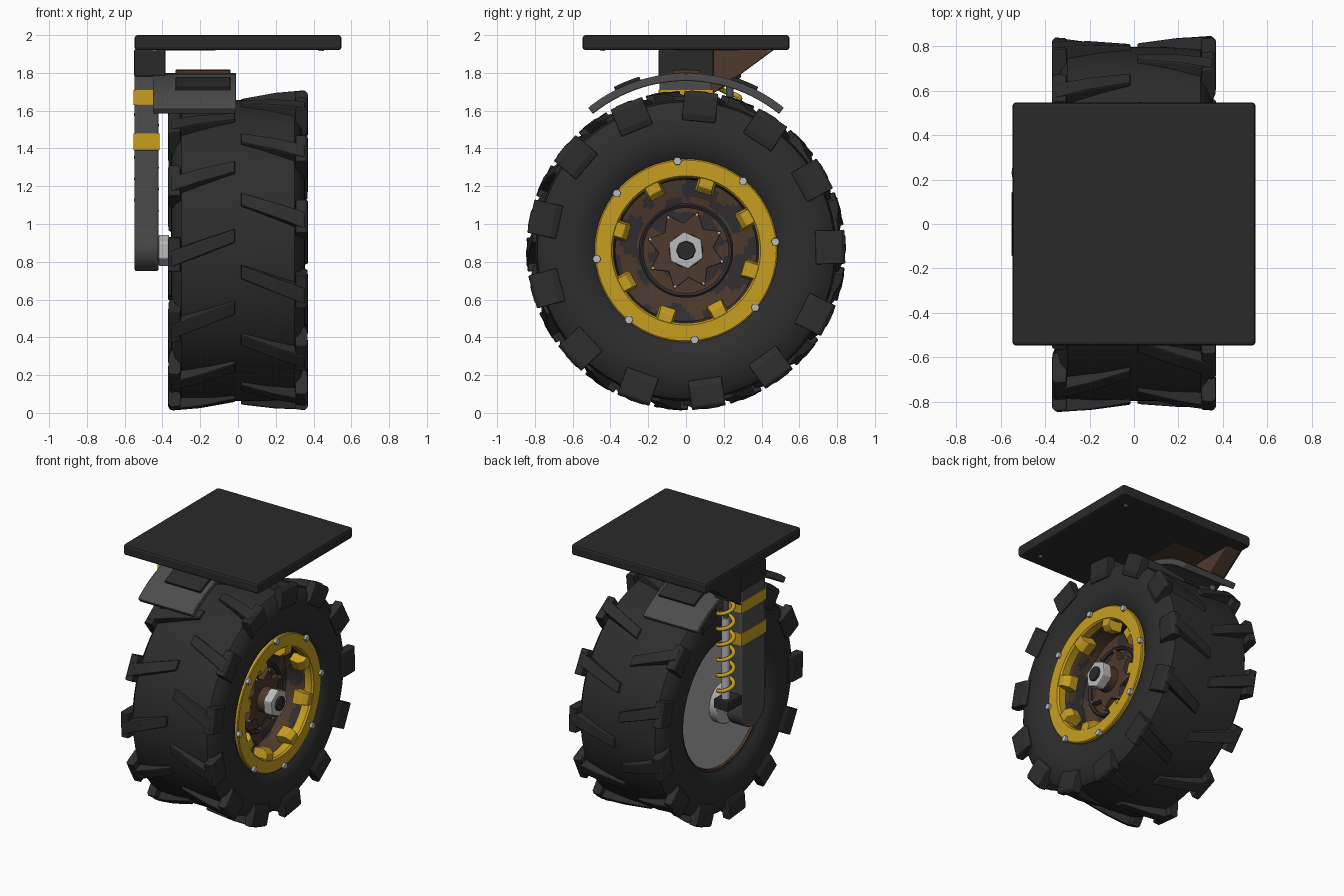
import bpy, bmesh, math
from math import sin, cos, pi, radians
from mathutils import Vector, noise

if "Cube" in bpy.data.objects:
    bpy.data.objects.remove(bpy.data.objects["Cube"])

AXLE_Z = 0.86


def material(name, *rgb):
    m = bpy.data.materials.new(name)
    m.use_nodes = True
    m.diffuse_color = (*rgb, 1)
    m.node_tree.nodes["Principled BSDF"].inputs["Base Color"].default_value = (*rgb, 1)
    return m


RUBBER = material("rubber black", 0.026, 0.026, 0.026)
PLATE = material("plate charcoal", 0.023, 0.023, 0.023)
STEEL = material("dark steel", 0.073, 0.073, 0.073)
GREY = material("disc grey", 0.4, 0.4, 0.4)
BRIGHT = material("bright metal", 0.5, 0.5, 0.5)
YELLOW = material("safety yellow", 0.57, 0.345, 0.015)
RUST = material("rust brown", 0.075, 0.041, 0.025)
SOOT = material("soot patches", 0.03, 0.027, 0.028)


def finish(name, bm, mats, bevel=0, smooth=False):
    """Turn a bmesh into an object with materials, bevel and shading."""
    bmesh.ops.recalc_face_normals(bm, faces=bm.faces)
    me = bpy.data.meshes.new(name)
    bm.to_mesh(me)
    bm.free()
    ob = bpy.data.objects.new(name, me)
    bpy.context.collection.objects.link(ob)
    for m in mats:
        me.materials.append(m)
    if bevel:
        mod = ob.modifiers.new("bevel", "BEVEL")
        mod.width, mod.segments, mod.limit_method = bevel, 2, "ANGLE"
    if smooth:
        bpy.ops.object.select_all(action="DESELECT")
        ob.select_set(True)
        bpy.context.view_layer.objects.active = ob
        bpy.ops.object.shade_smooth_by_angle(angle=radians(35))
    return ob


def loft(bm, a, b):
    """Close two matching point loops into a solid."""
    a, b = [[bm.verts.new(p) for p in loop] for loop in (a, b)]
    bm.faces.new(a)
    bm.faces.new(b[::-1])
    for i in range(len(a)):
        j = (i + 1) % len(a)
        bm.faces.new((a[i], b[i], b[j], a[j]))


def prism(name, outline, x0, x1, mat, bevel=0, smooth=False):
    """Extrude a (y, z) outline along x."""
    bm = bmesh.new()
    loft(bm, [(x0, *p) for p in outline], [(x1, *p) for p in outline])
    return finish(name, bm, [mat], bevel, smooth)


def box(name, x, y, z, mat, bevel=0):
    outline = [(y[0], z[0]), (y[1], z[0]), (y[1], z[1]), (y[0], z[1])]
    return prism(name, outline, x[0], x[1], mat, bevel)


def ngon(n, r, y=0, z=AXLE_Z, turn=0):
    return [(y + r * cos(turn + 2 * pi * i / n), z + r * sin(turn + 2 * pi * i / n)) for i in range(n)]


def lathe(name, profile, mats, closed=False, steps=1, n=72, rule=None):
    """Spin an (x, radius) profile round the axle."""
    pts = []
    count = len(profile) - (0 if closed else 1)
    for i in range(count):
        a, b = Vector(profile[i]), Vector(profile[(i + 1) % len(profile)])
        pts += [a.lerp(b, k / steps) for k in range(steps)]
    if not closed:
        pts.append(Vector(profile[-1]))
    bm = bmesh.new()
    rings = [[bm.verts.new((x, *p)) for p in ngon(n, r)] for x, r in pts]
    for i in range(len(rings) - (0 if closed else 1)):
        a, b = rings[i], rings[(i + 1) % len(rings)]
        for j in range(n):
            k = (j + 1) % n
            f = bm.faces.new((a[j], a[k], b[k], b[j]))
            if rule:
                f.material_index = rule(f.calc_center_median())
    return finish(name, bm, mats, smooth=True)


def radial_blocks(name, outline, count, start, shear, widths, mat, bevel):
    """Repeat an (x, radius) outline round the axle, widened tangentially."""
    bm = bmesh.new()
    for i in range(count):
        base = radians(start) + 2 * pi * i / count
        loops = []
        for side in (-1, 1):
            loop = []
            for x, r in outline:
                t = base + shear * abs(x)
                half = side * (widths[0] + (widths[1] - widths[0]) * abs(x) / 0.37)
                loop.append((x, r * cos(t) - half * sin(t), AXLE_Z + r * sin(t) + half * cos(t)))
            loops.append(loop)
        loft(bm, *loops)
    return finish(name, bm, [mat], bevel)


def patches(c):
    return 1 if noise.noise(c * 9) > 0.05 else 0


# Tyre carcass, staggered chevron lugs and their wide shoulder blocks
half = [(0.24, 0.47), (0.31, 0.48), (0.34, 0.52), (0.355, 0.59), (0.352, 0.67), (0.33, 0.75), (0.3, 0.787), (0.15, 0.797)]
lathe("tyre", half + [(-x, r) for x, r in reversed(half)], [RUBBER], closed=True, n=96)
lug = [(0.015, 0.77), (0.015, 0.815), (0.2, 0.838), (0.35, 0.847), (0.36, 0.83), (0.35, 0.7), (0.29, 0.7)]
shoulder = [(0.3, 0.76), (0.305, 0.838), (0.355, 0.842), (0.37, 0.825), (0.368, 0.72), (0.355, 0.685), (0.32, 0.69)]
for side, label, start in [(1, "outer", 160), (-1, "inner", 174)]:
    radial_blocks(f"tread_lugs_{label}", [(side * x, r) for x, r in lug], 13, start, 0.45,
                  (0.036, 0.045), RUBBER, 0.008)
    radial_blocks(f"shoulder_blocks_{label}", [(side * x, r) for x, r in shoulder], 13, start + 7.5, 0,
                  (0.09, 0.09), RUBBER, 0.006)

# Outer rim: clamp ring, bolts, clips and weathered dish
lathe("clamp_ring", [(0.27, 0.485), (0.333, 0.485), (0.338, 0.478), (0.338, 0.395), (0.325, 0.385), (0.27, 0.385)],
      [YELLOW], closed=True)
for i in range(8):
    t = radians(5.5 + 45 * i)
    prism(f"ring_bolt_{i + 1}", ngon(6, 0.023, 0.475 * cos(t), AXLE_Z + 0.475 * sin(t)), 0.33, 0.356, BRIGHT, 0.003)
clip = [(0.335, 0.405), (0.335, 0.345), (0.3, 0.315), (0.23, 0.32), (0.23, 0.405)]
radial_blocks("ring_clips", clip, 8, 28, 0, (0.075, 0.035), YELLOW, 0.005)
lathe("wheel_dish", [(0.28, 0.405), (0.25, 0.39), (0.13, 0.375), (0.11, 0.24), (0.17, 0.24), (0.17, 0.02)],
      [RUST, SOOT], steps=6, n=96, rule=patches)
lathe("hub_rim", [(0.12, 0.25), (0.185, 0.25), (0.195, 0.24), (0.185, 0.225), (0.12, 0.225)], [SOOT], closed=True)

# Star shaped hub cap, axle nut and axle end
star = [(r * cos(t), AXLE_Z + r * sin(t)) for i in range(16)
        for r, t in [(0.215 if i % 2 == 0 else 0.145, radians(28 + 22.5 * i))]]
prism("hub_star", star, 0.15, 0.215, RUST, 0.006)
lathe("hub_neck", [(0.2, 0.09), (0.3, 0.085), (0.3, 0.01)], [RUST])
for i in range(8):
    t = radians(28 + 45 * i)
    prism(f"star_pin_{i + 1}", ngon(6, 0.008, 0.2 * cos(t), AXLE_Z + 0.2 * sin(t)), 0.21, 0.222, BRIGHT)
prism("axle_nut", ngon(6, 0.1, turn=pi / 6 + 0.1), 0.27, 0.335, BRIGHT, 0.008)
prism("axle_end", ngon(8, 0.052), 0.32, 0.352, PLATE, 0.006)

# Inner face of the wheel and axle
lathe("inner_rim", [(-0.3, 0.485), (-0.3, 0.465), (-0.24, 0.455), (-0.24, 0.485)], [RUST, SOOT], closed=True, rule=patches)
prism("inner_disc", ngon(64, 0.465), -0.285, -0.25, GREY, 0.006, True)
prism("inner_hub", ngon(32, 0.14), -0.345, -0.27, GREY, 0.008, True)
prism("axle_shaft", ngon(24, 0.06), -0.45, 0.3, STEEL, smooth=True)
prism("inner_axle_nut", ngon(6, 0.085, turn=pi / 6), -0.42, -0.365, BRIGHT, 0.008)

# Top plate with mounting bolts and a stained patch underneath
box("top_plate", (-0.548, 0.548), (-0.548, 0.548), (1.92, 2.0), PLATE, 0.016)
for i in range(4):
    bolt = ngon(6, 0.014)
    bm = bmesh.new()
    x, y = 0.44 * (-1) ** i, 0.44 * (-1) ** (i // 2)
    loft(bm, [(x + p, y + q - AXLE_Z, 1.917) for p, q in bolt], [(x + p, y + q - AXLE_Z, 1.93) for p, q in bolt])
    finish(f"plate_bolt_{i + 1}", bm, [BRIGHT])
box("plate_stain", (-0.46, -0.12), (-0.05, 0.28), (1.918, 1.924), RUST)

# Support arm with a rounded foot, yellow bands and rear gusset
foot = [(0.14 * cos(t), 0.89 + 0.14 * sin(t)) for t in [pi + pi * i / 16 for i in range(17)]]
prism("support_arm", foot + [(0.14, 1.925), (-0.14, 1.925)], -0.548, -0.42, STEEL, 0.012, True)
box("arm_cap", (-0.55, -0.385), (-0.145, 0.145), (1.78, 1.925), PLATE, 0.008)
for i, z in enumerate([(1.39, 1.48), (1.63, 1.71)]):
    box(f"arm_band_{i + 1}", (-0.553, -0.415), (-0.145, 0.145), z, YELLOW, 0.003)
gusset = [(0.13, 1.925), (0.47, 1.925), (0.3, 1.8), (0.13, 1.68)]
prism("rear_gusset", gusset, -0.535, -0.42, RUST, 0.006)
prism("gusset_cover", gusset, -0.543, -0.535, PLATE)


# Curved mudguard with raised pads
def arc(r0, r1, a0, a1, n):
    ts = [radians(a0 + (a1 - a0) * i / n) for i in range(n + 1)]
    edge = [(r1 * sin(t), 0.975 + r1 * cos(t)) for t in ts]
    return edge + [(r0 * sin(t), 0.975 + r0 * cos(t)) for t in reversed(ts)]


prism("mudguard", arc(0.782, 0.824, -39, 39, 24), -0.45, -0.01, STEEL, 0.006, True)
for name, a, mat in [("front", -22, PLATE), ("middle", 0, RUST), ("rear", 22, PLATE)]:
    prism(f"mudguard_pad_{name}", arc(0.815, 0.842, a - 5, a + 5, 4), -0.33, -0.04, mat, 0.004)


# Damper rod, coil spring and mounts behind the arm
DX, DY = -0.485, 0.232


def post(name, r, z0, z1, mat):
    bm = bmesh.new()
    ring = ngon(16, r, DX, DY)
    loft(bm, [(x, y - AXLE_Z + AXLE_Z, z0) for x, y in ring], [(x, y, z1) for x, y in ring])
    return finish(name, bm, [mat], smooth=True)


post("damper_body", 0.03, 1.0, 1.62, BRIGHT)
post("damper_rod", 0.02, 1.6, 1.85, STEEL)
box("damper_lower_mount", (DX - 0.06, DX + 0.06), (0.1, 0.29), (0.96, 1.03), PLATE, 0.008)
box("damper_upper_mount", (DX - 0.055, DX + 0.055), (0.1, 0.29), (1.77, 1.83), PLATE, 0.008)

curve = bpy.data.curves.new("coil_spring", "CURVE")
curve.dimensions = "3D"
curve.bevel_depth, curve.bevel_resolution = 0.014, 2
spline = curve.splines.new("POLY")
TURNS, STEPS = 6, 20
spline.points.add(TURNS * STEPS)
for i, p in enumerate(spline.points):
    t = 2 * pi * i / STEPS
    p.co = (DX + 0.053 * cos(t), DY + 0.053 * sin(t), 1.07 + 0.68 * i / (TURNS * STEPS), 1)
curve.materials.append(YELLOW)
coil = bpy.data.objects.new("coil_spring", curve)
bpy.context.collection.objects.link(coil)
